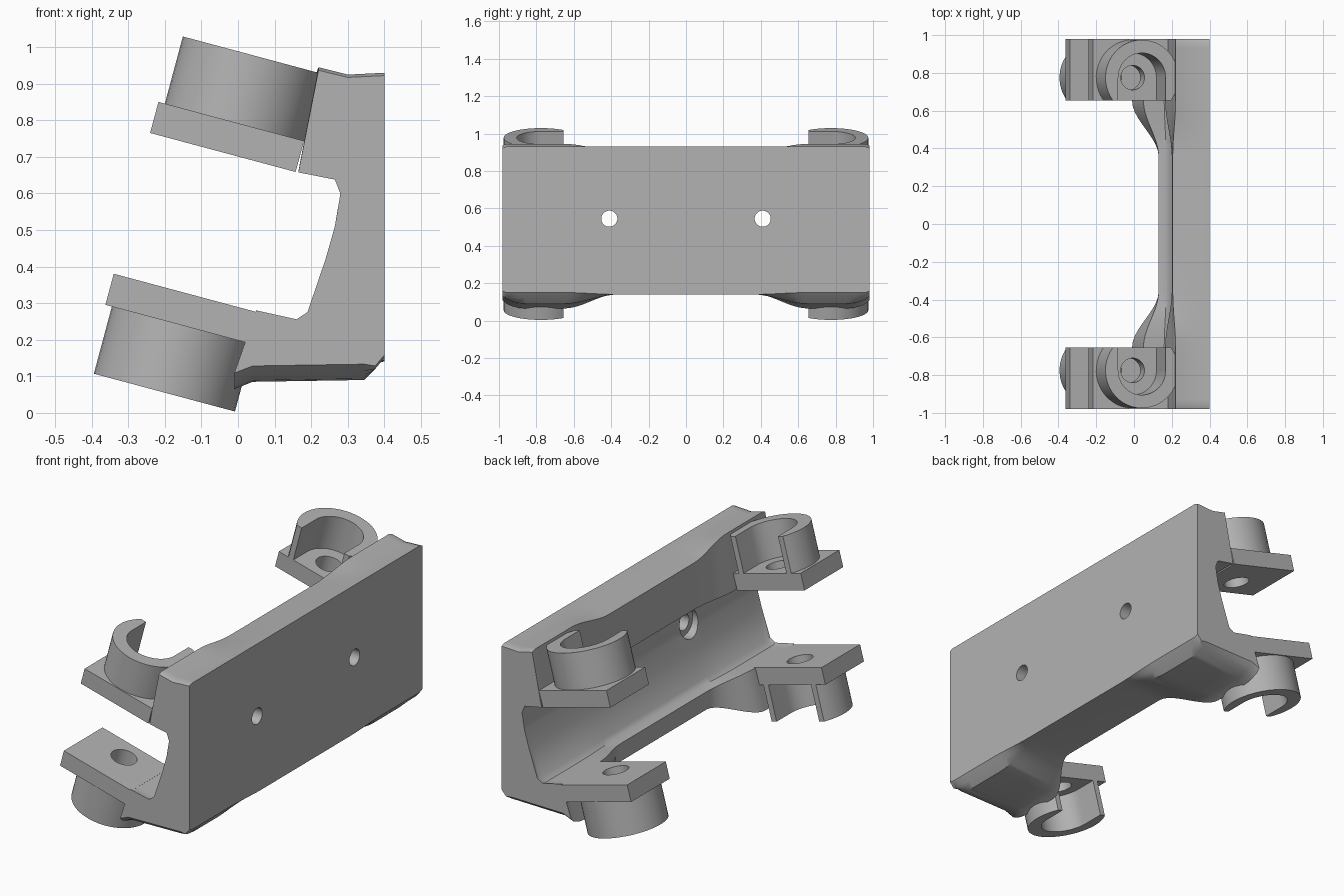
import bpy, bmesh, math
from mathutils import Vector

cube = bpy.data.objects.get("Cube")
if cube:
    bpy.data.objects.remove(cube, do_unlink=True)

grey = bpy.data.materials.new("plain grey")
grey.use_nodes = True
grey.diffuse_color = (0.45, 0.45, 0.45, 1)
grey.node_tree.nodes["Principled BSDF"].inputs["Base Color"].default_value = (0.45, 0.45, 0.45, 1)


def loft(name, rings):
    """Skin a list of equal closed rings and cap both ends."""
    bm = bmesh.new()
    rows = [[bm.verts.new(p) for p in ring] for ring in rings]
    n = len(rows[0])
    for a, b in zip(rows, rows[1:]):
        for i in range(n):
            j = (i + 1) % n
            bm.faces.new((a[i], a[j], b[j], b[i]))
    bm.faces.new(rows[0])
    bm.faces.new(rows[-1])
    bmesh.ops.recalc_face_normals(bm, faces=bm.faces)
    mesh = bpy.data.meshes.new(name)
    bm.to_mesh(mesh)
    bm.free()
    obj = bpy.data.objects.new(name, mesh)
    bpy.context.collection.objects.link(obj)
    mesh.materials.append(grey)
    return obj


def circle(r, n=40):
    return [(r * math.cos(2 * math.pi * i / n), r * math.sin(2 * math.pi * i / n)) for i in range(n)]


def arc(r, a0, a1, n=32):
    return [(r * math.cos(a0 + (a1 - a0) * i / n), r * math.sin(a0 + (a1 - a0) * i / n)) for i in range(n + 1)]


def activate(obj):
    bpy.ops.object.select_all(action='DESELECT')
    obj.select_set(True)
    bpy.context.view_layer.objects.active = obj


def cut(obj, cutter):
    activate(obj)
    mod = obj.modifiers.new("cut", 'BOOLEAN')
    mod.object = cutter
    mod.solver = 'EXACT'
    bpy.ops.object.modifier_apply(modifier=mod.name)
    bpy.data.objects.remove(cutter, do_unlink=True)


def smooth(obj, angle):
    activate(obj)
    bpy.ops.object.shade_smooth_by_angle(angle=math.radians(angle))


# Body: matching (x, z) sections for the middle and for the arm ends
MIDDLE = [(.4, .93), (.3, .925), (.205, .905), (.2, .66), (.265, .64), (.28, .6), (.265, .51), (.24, .42),
          (.19, .27), (.17, .25), (.13, .24), (.13, .145), (.15, .14), (.35, .14), (.38, .14), (.4, .14)]
END = [(.4, .93), (.3, .925), (.22, .945), (.165, .66), (.265, .64), (.28, .6), (.265, .51), (.24, .42),
       (.19, .27), (.16, .25), (.05, .275), (-.01, .065), (.04, .085), (.345, .09), (.375, .12), (.4, .15)]


def section(y):
    t = min(max((abs(y) - .36) / .29, 0), 1)
    w = t * t * (3 - 2 * t)
    lift = .035 * max((abs(y) - .86) / .12, 0) ** 2
    shrink = .98 if abs(y) > .97 else 1
    ring = []
    for i, (m, e) in enumerate(zip(MIDDLE, END)):
        x, z = m[0] + (e[0] - m[0]) * w, m[1] + (e[1] - m[1]) * w
        if i in (11, 12, 13):
            z += lift
        ring.append((x, y, .54 + (z - .54) * shrink))
    return ring


half = [.1, .36] + [.36 + .029 * k for k in range(1, 11)] + [.75, .86, .9, .93, .96, .98]
body = loft("body", [section(y) for y in [-y for y in reversed(half)] + half])

# Screw holes with counterbores on the inner side
for y in (-.41, .41):
    for r, x0, x1 in ((.043, .1, .5), (.075, .1, .3)):
        cut(body, loft("cutter", [[(x, y + a, .545 + b) for a, b in circle(r)] for x in (x0, x1)]))
smooth(body, 38)

# Four tilted holders: a drilled plate carrying an open C-shaped cup
TILT = math.radians(15)
U = Vector((math.cos(TILT), 0, -math.sin(TILT)))
N = Vector((math.sin(TILT), 0, math.cos(TILT)))
R_OUT, R_IN, OPEN = .2, .13, -.12


def holder(label, x, z, up, side):
    origin = Vector((x, side * .775, z))

    def prism(name, outline, h0, h1):
        return loft(name, [[origin + U * a + Vector((0, side * b, 0)) + N * (h * up) for a, b in outline]
                           for h in (h0, h1)])

    plate = prism(label + "_plate", [(-.218, OPEN), (.194, OPEN), (.194, .205), (-.218, .205)], -.088, 0)
    cut(plate, prism("cutter", circle(.065), -.2, .1))
    smooth(plate, 30)
    a = math.asin(OPEN / R_OUT)
    outline = arc(R_OUT, a, math.pi - a) + [(-R_IN, OPEN)] + arc(R_IN, math.pi, 0) + [(R_IN, OPEN)]
    cup = prism(label + "_cup", outline, -.001, .19)
    smooth(cup, 30)


for side, word in ((-1, "front"), (1, "back")):
    holder("upper_" + word, -.007, .794, 1, side)
    holder("lower_" + word, -.152, .239, -1, side)
